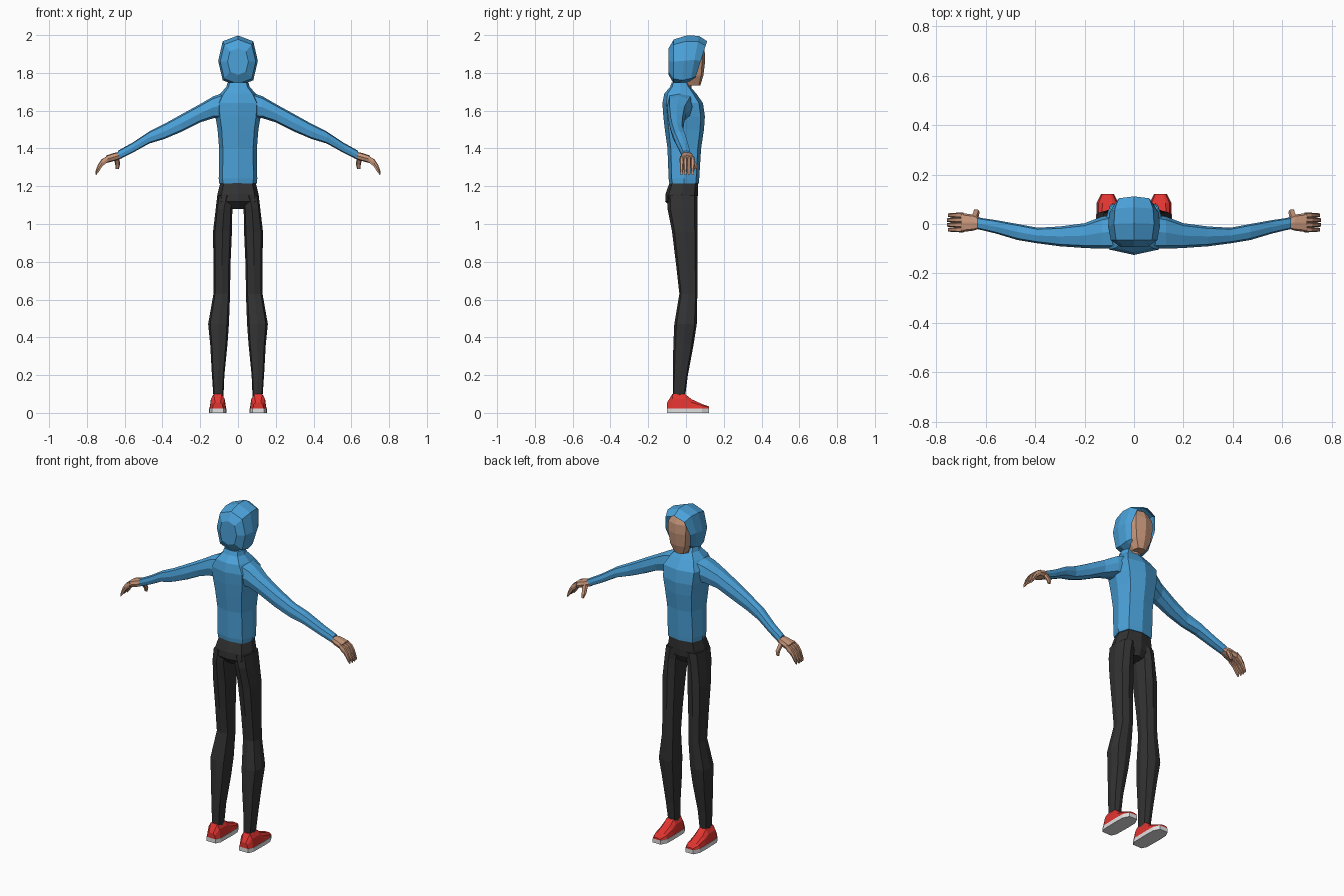
import bpy, bmesh, math

if "Cube" in bpy.data.objects:
    bpy.data.objects.remove(bpy.data.objects["Cube"])


def material(name, r, g, b):
    m = bpy.data.materials.new(name)
    m.use_nodes = True
    m.diffuse_color = (r, g, b, 1)
    shader = next(n for n in m.node_tree.nodes if n.type == "BSDF_PRINCIPLED")
    shader.inputs["Base Color"].default_value = (r, g, b, 1)
    return m


BLUE = material("blue cloth", .07, .36, .70)
BLACK = material("black cloth", .032, .032, .033)
SKIN = material("skin", .58, .31, .20)
RED = material("red shoe", .75, .035, .03)
WHITE = material("white sole", .75, .75, .75)


def ellipse(sides=8, power=.65):
    """Unit cross-section, squarer as power falls."""
    points = []
    for i in range(sides):
        a = math.tau * i / sides
        points.append([math.copysign(abs(t) ** power, t) if abs(t) > .001 else 0
                       for t in (math.cos(a), math.sin(a))])
    return points


def loft(name, mat, axis, rings, section=None, mirror=1, front_open=False):
    """Skin rings given as (position, u min, u max, v min, v max, lean)."""
    section = section or ellipse()
    bm = bmesh.new()
    loops = []
    for pos, u0, u1, v0, v1, *lean in rings:
        loop = []
        for u, v in section:
            dv = v * (v1 - v0) / 2
            p = pos + (lean[0] * dv if lean else 0)
            a, b = (u0 + u1) / 2 + u * (u1 - u0) / 2, (v0 + v1) / 2 + dv
            x, y, z = {"x": (p, a, b), "y": (a, p, b), "z": (a, b, p)}[axis]
            loop.append(bm.verts.new((x * mirror, y, z)))
        loops.append(loop)
    n = len(section)
    for low, high in zip(loops, loops[1:]):
        for i in range(n):
            j = (i + 1) % n
            bm.faces.new((low[i], low[j], high[j], high[i]))
    bm.faces.new(loops[0])
    if not front_open:
        bm.faces.new(loops[-1])
    bmesh.ops.recalc_face_normals(bm, faces=bm.faces)
    mesh = bpy.data.meshes.new(name)
    bm.to_mesh(mesh)
    bm.free()
    mesh.materials.append(mat)
    obj = bpy.data.objects.new(name, mesh)
    bpy.context.collection.objects.link(obj)
    return obj


def centred(rings):
    """Expand (position, half width, v min, v max, ...) to full rings."""
    return [(r[0], -r[1], *r[1:]) for r in rings]


# Sweatshirt body
loft("sweatshirt", BLUE, "z", centred([
    (1.215, .1, -.088, .068), (1.24, .102, -.092, .07), (1.4, .1, -.098, .08),
    (1.5, .108, -.112, .095), (1.57, .12, -.12, .1), (1.64, .125, -.125, .09),
    (1.69, .095, -.115, .055), (1.725, .062, -.085, .025),
    (1.75, .055, -.075, .01)]))

# Head and neck
loft("neck", SKIN, "z", centred([(1.69, .036, -.05, .03), (1.8, .036, -.05, .03)]))
loft("face", SKIN, "z", centred([
    (1.732, .034, 0, .075), (1.785, .06, -.03, .092), (1.86, .073, -.05, .101),
    (1.915, .072, -.05, .099), (1.96, .045, -.03, .08)]))

# Hood, open at the front with a leaning rim
loft("hood", BLUE, "y", centred([
    (-.092, .055, 1.79, 1.93), (-.065, .094, 1.742, 1.977),
    (-.01, .105, 1.73, 1.998, .1), (.045, .1, 1.742, 1.996, .18),
    (.078, .08, 1.757, 1.968, .32)]),
    section=ellipse(8, .75), front_open=True)

# Trouser seat
loft("trouser_seat", BLACK, "z", centred([
    (1.08, .035, -.075, .045), (1.12, .113, -.11, .06), (1.16, .108, -.108, .063),
    (1.225, .092, -.085, .064)]))

# Shoe outline: position along foot, half width, height
FOOT = [(-.1, .028, .055), (-.072, .042, .1), (-.005, .043, .1),
        (.03, .044, .072), (.085, .042, .047), (.122, .024, .034)]
FOOT_X = .107
SOLE = .024
SQUARE = [(-1, -1), (1, -1), (1, 1), (-1, 1)]
UPPER = [(-1, -1), (1, -1), (.85, .3), (.5, 1), (-.5, 1), (-.85, .3)]

for side, s in (("left", 1), ("right", -1)):
    # Trouser leg
    loft(side + "_leg", BLACK, "z", [
        (.085, .077, .13, -.07, -.005), (.2, .072, .138, -.07, .01),
        (.36, .056, .147, -.067, .04), (.47, .048, .158, -.062, .057),
        (.63, .042, .13, -.035, .06), (.78, .04, .13, -.052, .06),
        (.96, .032, .132, -.074, .06), (1.08, .03, .118, -.098, .06),
        (1.15, .01, .11, -.1, .06)], mirror=s)

    # Sleeve
    loft(side + "_sleeve", BLUE, "x", [
        (.05, -.1, .045, 1.56, 1.705), (.13, -.1, .03, 1.56, 1.676),
        (.2, -.097, .003, 1.538, 1.635), (.3, -.09, -.01, 1.488, 1.58),
        (.39, -.078, -.015, 1.45, 1.53), (.47, -.065, 0, 1.426, 1.49),
        (.56, -.038, .016, 1.376, 1.43), (.635, -.02, .027, 1.34, 1.388)], mirror=s)

    # Palm, fingers and thumb
    loft(side + "_palm", SKIN, "x", [
        (.615, -.016, .023, 1.348, 1.383), (.65, -.027, .038, 1.335, 1.378),
        (.7, -.033, .045, 1.322, 1.362)], mirror=s)
    for i, finger in enumerate(("little", "ring", "middle", "index")):
        y = -.023 + i * .0195
        reach = .004 if i in (1, 2) else 0
        loft(f"{side}_{finger}_finger", SKIN, "x", [
            (.69, y - .011, y + .011, 1.327, 1.362),
            (.718 + reach, y - .01, y + .01, 1.304, 1.345),
            (.738 + reach, y - .009, y + .009, 1.273, 1.316),
            (.751 + reach, y - .007, y + .007, 1.258, 1.28)],
            section=ellipse(6), mirror=s)
    loft(side + "_thumb", SKIN, "z", [
        (1.29, .632, .648, .046, .06), (1.315, .624, .65, .035, .058),
        (1.36, .63, .662, .005, .034)], section=ellipse(6), mirror=s)

    # Shoe upper and sole
    loft(side + "_shoe", RED, "y",
         [(y, FOOT_X - w, FOOT_X + w, SOLE, h) for y, w, h in FOOT], UPPER, s)
    loft(side + "_sole", WHITE, "y",
         [(y, FOOT_X - w - .002, FOOT_X + w + .002, 0, SOLE) for y, w, h in FOOT],
         SQUARE, s)
